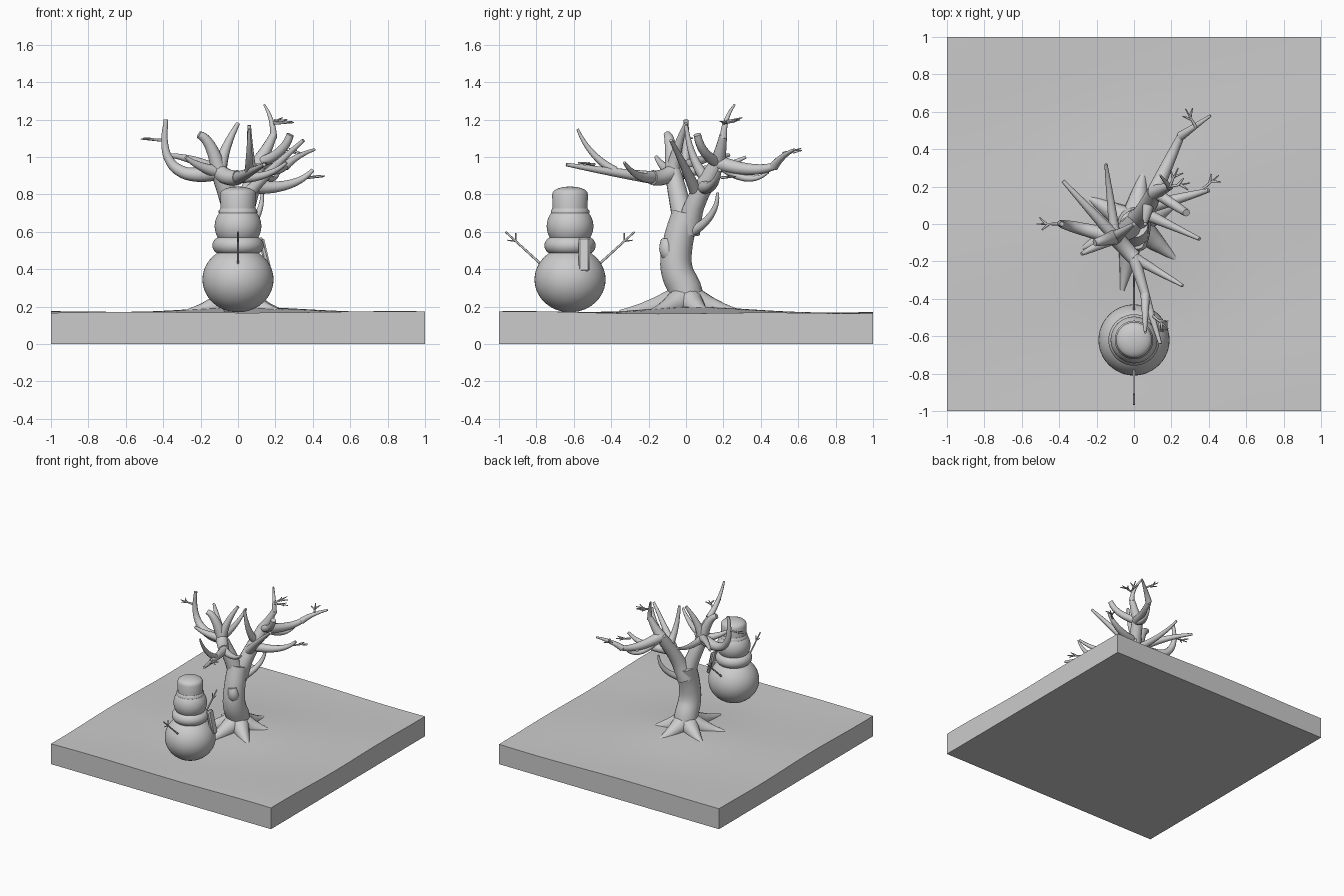
import bpy, bmesh, math, random
from mathutils import Vector

if "Cube" in bpy.data.objects:
    bpy.data.objects.remove(bpy.data.objects["Cube"])

random.seed(4)


def activate(ob):
    bpy.ops.object.select_all(action='DESELECT')
    ob.select_set(True)
    bpy.context.view_layer.objects.active = ob


def add_object(data, name, angle=40):
    ob = bpy.data.objects.new(name, data)
    bpy.context.collection.objects.link(ob)
    activate(ob)
    if ob.type == 'CURVE':
        bpy.ops.object.convert(target='MESH')
    bpy.ops.object.shade_smooth_by_angle(angle=math.radians(angle))


def finish(bm, name, angle=40):
    bmesh.ops.recalc_face_normals(bm, faces=bm.faces)
    me = bpy.data.meshes.new(name)
    bm.to_mesh(me)
    bm.free()
    add_object(me, name, angle)


def lathe(name, profile, center, n=48):
    bm = bmesh.new()
    vs = [bm.verts.new((center[0] + r, center[1], z)) for r, z in profile]
    es = [bm.edges.new(p) for p in zip(vs, vs[1:])]
    bmesh.ops.spin(bm, geom=vs + es, cent=(center[0], center[1], 0), axis=(0, 0, 1),
                   angle=math.tau, steps=n)
    bmesh.ops.remove_doubles(bm, verts=bm.verts, dist=1e-4)
    finish(bm, name)


def oval(r, h, zc, offset=0, start=0, end=math.pi, n=24):
    angles = [start + (end - start) * i / n for i in range(n + 1)]
    return [(offset + r * math.sin(a), zc - h * math.cos(a)) for a in angles]


def tubes(name, paths, sides=4):
    """Tapered round tubes; each path is (start radius, end radius, points)."""
    cu = bpy.data.curves.new(name, 'CURVE')
    cu.dimensions = '3D'
    cu.bevel_depth = 1
    cu.bevel_resolution = sides
    cu.use_fill_caps = True
    cu.resolution_u = 5
    for r0, r1, pts in paths:
        sp = cu.splines.new('BEZIER')
        sp.bezier_points.add(len(pts) - 1)
        for i, (p, q) in enumerate(zip(sp.bezier_points, pts)):
            p.co = q
            p.handle_left_type = p.handle_right_type = 'AUTO'
            p.radius = r0 + (r1 - r0) * i / (len(pts) - 1)
    add_object(cu, name, 50)


def arc(start, end, lift, reach=0.6, n=5):
    """Curve that first runs outward, then bends to its tip."""
    a, c = Vector(start), Vector(end)
    b = a.lerp(c, reach)
    b.z = a.z + lift
    return [a * (1 - t) ** 2 + b * 2 * t * (1 - t) + c * t * t for t in (i / n for i in range(n + 1))]


# Snowy ground slab with gentle drifts
bm = bmesh.new()
bmesh.ops.create_grid(bm, x_segments=40, y_segments=40, size=1)
for v in bm.verts:
    x, y, _ = v.co
    v.co.z = 0.168 + 0.027 * math.exp(-(x * x + y * y) / 0.16) \
        + 0.004 * math.sin(4 * x + 2 * y) + 0.004 * math.sin(5 * y - 1.5 * x + 1)
rim = [e for e in bm.edges if e.is_boundary]
ext = bmesh.ops.extrude_edge_only(bm, edges=rim)['geom']
for v in ext:
    if isinstance(v, bmesh.types.BMVert):
        v.co.z = 0
bmesh.ops.contextual_create(bm, geom=[e for e in ext if isinstance(e, bmesh.types.BMEdge) and e.is_boundary])
finish(bm, "snowy_ground")

# Snowman: stacked round parts
S = (0, -0.62)
lathe("snowman_body", oval(0.19, 0.175, 0.345), S)
lathe("snowman_head", oval(0.125, 0.12, 0.63), S)
lathe("scarf", oval(0.047, 0.047, 0.527, 0.09, 0, math.tau), S)
lathe("hat_crown", [(0, 0.70), (0.092, 0.70), (0.096, 0.8)] + oval(0.094, 0.037, 0.805, 0, math.pi / 2, math.pi, 8), S)
lathe("hat_brim", [(0, 0.70), (0.103, 0.702), (0.103, 0.713), (0.094, 0.725), (0, 0.725)], S)

# Hanging scarf end on the right side
bm = bmesh.new()
bmesh.ops.create_cube(bm, size=1)
for v in bm.verts:
    top = v.co.z > 0
    v.co = ((0.122 if top else 0.165) + v.co.x * 0.032, -0.545 + v.co.y * 0.062, 0.57 if top else 0.388)
bmesh.ops.bevel(bm, geom=bm.edges[:], offset=0.009, segments=3, affect='EDGES')
finish(bm, "scarf_end", 50)

# Stick arms with forked fingers, mirrored along y
sticks = []
for s in (-1, 1):
    fork = Vector((0, S[1] + s * 0.29, 0.55))
    sticks += [(0.007, 0.005, [fork + Vector((0, -s * 0.17, -0.155)), fork + Vector((0, s * 0.055, 0.05))]),
               (0.004, 0.003, [fork, fork + Vector((0, 0, 0.045))]),
               (0.004, 0.003, [fork, fork + Vector((0, s * 0.045, 0.005))])]
tubes("snowman_arms", sticks, 2)

# Trunk, its two main limbs and a broken stub
left, right, front = (-0.1, -0.07, 0.92), (0.11, 0.17, 0.97), (0, -0.18, 0.89)
tubes("trunk", [
    (0.095, 0.076, [(0, 0, 0.15), (0, 0, 0.27), (0, -0.05, 0.4), (0, -0.045, 0.53), (0, 0, 0.7)]),
    (0.066, 0.045, [(0, 0, 0.6), (-0.035, -0.03, 0.74), left]),
    (0.066, 0.042, [(0, 0.01, 0.6), (0.04, 0.045, 0.74), right]),
    (0.05, 0.034, [(0.01, -0.06, 0.46), (0.03, -0.1, 0.5), (0.02, -0.1, 0.56)]),
], 6)

# Roots spreading into the snow
roots = []
for deg, length in ((-100, 0.36), (-40, 0.30), (25, 0.27), (80, 0.30), (150, 0.29), (205, 0.31)):
    d = Vector((math.cos(math.radians(deg)), math.sin(math.radians(deg)), 0)) * length
    roots.append((0.085, 0.012, arc((0, 0, 0.25), d + Vector((0, 0, 0.17)), -0.07, 0.5, 4)))
tubes("roots", roots, 5)

# Branches: start, tip, lift of the bend, radius, reach of the bend
tips = [
    (left, (-0.385, 0, 1.2), -0.08, 0.044, 1.2), (left, (-0.38, 0.23, 1.01), 0.08, 0.035, 0.5),
    (left, (-0.21, -0.1, 1.12), 0.18, 0.042, 0.4), (left, (-0.28, -0.16, 1), 0.02, 0.036, 0.6),
    (left, (0, 0, 1.18), 0.12, 0.04, 0.2), (left, (-0.15, 0.32, 1), 0, 0.03, 0.6),
    (left, front, -0.04, 0.045, 0.5), (front, (0.14, -0.64, 0.96), 0.03, 0.034, 0.5),
    ((0.06, -0.38, 0.925), (0.06, -0.58, 1.15), 0.08, 0.025, 0.7), (front, (0.26, -0.33, 0.97), -0.01, 0.03, 0.6),
]
tips += [
    (right, (0.19, 0.2, 1.12), 0.06, 0.042, 0.5), ((0.19, 0.2, 1.1), (0.14, 0.26, 1.28), 0.1, 0.02, 0),
    (right, (0.25, 0.47, 0.95), -0.06, 0.042, 0.6), ((0.25, 0.47, 0.95), (0.41, 0.58, 1.04), 0.06, 0.025, 0.4),
    ((0.07, 0.09, 0.84), (0.4, 0.18, 0.93), -0.02, 0.038, 0.7), ((0.05, 0.06, 0.8), (0.35, -0.08, 1.09), 0.13, 0.036, 0.4),
    ((0.08, 0.12, 0.87), (0.06, 0, 1.17), 0.1, 0.034, 0.8), (right, (0.22, 0.44, 0.92), -0.14, 0.028, 0.6),
    (right, (0.28, 0.06, 1.12), 0.04, 0.03, 0.8), ((0.03, 0.03, 0.6), (0.13, 0.17, 0.81), 0.08, 0.028, 1),
]
paths = []
for start, tip, lift, radius, reach in tips:
    end = 0.04 if tip == front else 0.02 if tip[2] in (1.12, 0.95) else radius * 0.28
    paths.append((radius, end, arc(start, tip, lift, reach)))
tubes("branches", paths, 4)

# Fine forked twigs near branch tips: origin and heading
twigs = []
for origin, heading in (((-0.41, 0, 1.09), 180), ((0.19, 0.2, 1.18), 10), ((0.19, 0.2, 1.185), 65),
                        ((0.1, -0.49, 0.96), -40), ((0.37, 0.19, 0.89), 40), ((0.33, 0.52, 1.02), 120)):
    for turn, start, length in ((0, 0, 0.11), (40, 0.045, 0.05), (-45, 0.06, 0.05)):
        base = math.radians(heading)
        a = base + math.radians(turn)
        p = Vector(origin) + Vector((math.cos(base), math.sin(base), 0.1)) * start
        q = p + Vector((math.cos(a), math.sin(a), random.uniform(0, 0.25))) * length
        twigs.append((0.008, 0.003, [p, q]))
tubes("twigs", twigs, 2)
